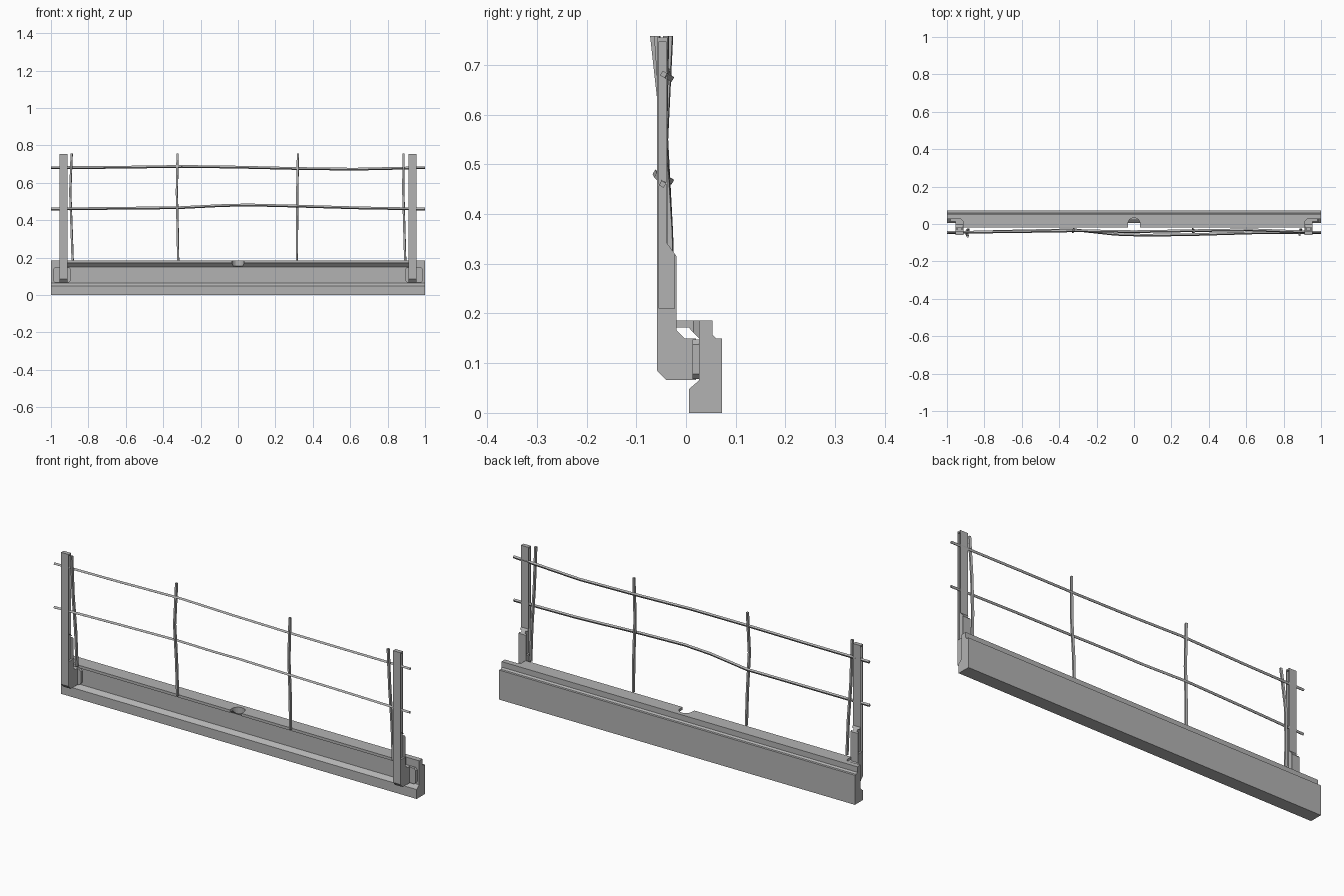
import bpy, bmesh, math
from mathutils import Vector

cube = bpy.data.objects.get("Cube")
if cube:
    bpy.data.objects.remove(cube, do_unlink=True)

grey = bpy.data.materials.new("concrete grey")
grey.use_nodes = True
colour = (0.45, 0.45, 0.45, 1)
grey.diffuse_color = colour
bsdf = next(n for n in grey.node_tree.nodes if n.type == 'BSDF_PRINCIPLED')
bsdf.inputs["Base Color"].default_value = colour
bsdf.inputs["Roughness"].default_value = 0.8


def add_object(name, bm):
    bmesh.ops.recalc_face_normals(bm, faces=bm.faces)
    mesh = bpy.data.meshes.new(name)
    bm.to_mesh(mesh)
    bm.free()
    mesh.materials.append(grey)
    obj = bpy.data.objects.new(name, mesh)
    bpy.context.collection.objects.link(obj)
    return obj


def prism(name, outline, direction):
    """Extrude a closed outline of 3D points along a direction."""
    bm = bmesh.new()
    face = bm.faces.new([bm.verts.new(p) for p in outline])
    out = bmesh.ops.extrude_face_region(bm, geom=[face])
    moved = [v for v in out["geom"] if isinstance(v, bmesh.types.BMVert)]
    bmesh.ops.translate(bm, verts=moved, vec=direction)
    return add_object(name, bm)


def side_prism(name, profile, x0, x1):
    """Extrude a (y, z) profile between two x positions."""
    return prism(name, [(x0, y, z) for y, z in profile], (x1 - x0, 0, 0))


def plan_prism(name, plan, z0, z1):
    """Extrude an (x, y) plan between two heights."""
    return prism(name, [(x, y, z0) for x, y in plan], (0, 0, z1 - z0))


def cut(obj, cutters):
    """Subtract the cutters, bake the result and discard them."""
    for c in cutters:
        mod = obj.modifiers.new("cut", 'BOOLEAN')
        mod.operation, mod.solver, mod.object = 'DIFFERENCE', 'EXACT', c
    deps = bpy.context.evaluated_depsgraph_get()
    mesh = bpy.data.meshes.new_from_object(obj.evaluated_get(deps))
    obj.modifiers.clear()
    obj.data = mesh
    for c in cutters:
        bpy.data.objects.remove(c, do_unlink=True)


def bar(name, points, radius=0.0075):
    """Sweep a square section along a bent path."""
    pts = [Vector(p) for p in points]
    along_x = abs(pts[-1].x - pts[0].x) > 1
    bm = bmesh.new()
    rings = []
    for p in pts:
        ring = []
        for k in range(4):
            a = k * math.pi / 2 + (0.25 if along_x else 0.6)
            u, v = radius * math.cos(a), radius * math.sin(a)
            ring.append(bm.verts.new(p + Vector((0, u, v) if along_x else (u, v, 0))))
        rings.append(ring)
    for r, s in zip(rings, rings[1:]):
        for k in range(4):
            bm.faces.new((r[k], r[k - 1], s[k - 1], s[k]))
    bm.faces.new(rings[0])
    bm.faces.new(rings[-1])
    return add_object(name, bm)


# Edge beam with overhanging top lip
beam = side_prism("edge_beam", [
    (0.006, 0), (0.072, 0), (0.072, 0.15), (0.06, 0.15), (0.053, 0.158),
    (0.053, 0.186), (-0.019, 0.186), (-0.019, 0.172), (0.005, 0.172),
    (0.026, 0.15), (0.026, 0.065), (0.006, 0.048)], -1, 1)

# Rounded centre notch and open ends of the lip
arc = [(0.033 * math.cos(t * math.pi / 10), 0.033 * math.sin(t * math.pi / 10))
       for t in range(11)]
cutters = [plan_prism("notch_cutter", arc + [(-0.033, -0.1), (0.033, -0.1)], 0.155, 0.25)]
for s in (-1, 1):
    cutters.append(plan_prism("end_cutter", [
        (s * 0.915, -0.1), (s * 0.915, 0.015), (s * 0.925, 0.0262),
        (s * 1.1, 0.0262), (s * 1.1, -0.1)], 0.14, 0.25))
cut(beam, cutters)

post_profile = [
    (-0.058, 0.085), (-0.04, 0.066), (0.02, 0.066), (0.02, 0.15), (-0.003, 0.15),
    (-0.019, 0.166), (-0.019, 0.315), (-0.037, 0.34), (-0.037, 0.755), (-0.058, 0.755)]
recess_profile = [
    (-0.054, 0.21), (-0.023, 0.21), (-0.023, 0.322), (-0.04, 0.342),
    (-0.04, 0.747), (-0.054, 0.747)]

for side, s in (("right", -1), ("left", 1)):
    # Post with a shallow channel in both flanks
    post = side_prism(side + "_post", post_profile, s * 0.912, s * 0.954)
    cut(post, [side_prism("recess_cutter", recess_profile, s * a, s * b)
               for a, b in ((0.89, 0.922), (0.944, 0.98))])
    # Mounting plate with clipped corners
    c = 0.01
    x0, x1, z0, z1 = 0.893, 0.99, 0.068, 0.148
    plate = [(x0 + c, z0), (x1 - c, z0), (x1, z0 + c), (x1, z1 - c),
             (x1 - c, z1), (x0 + c, z1), (x0, z1 - c), (x0, z0 + c)]
    prism(side + "_mounting_plate", [(s * x, 0.013, z) for x, z in plate], (0, 0.0135, 0))

# Bent horizontal rails
bar("upper_rail", [(-1, -0.045, 0.681), (-0.65, -0.041, 0.683), (-0.3, -0.036, 0.688),
                   (0, -0.041, 0.684), (0.3, -0.036, 0.677), (0.62, -0.031, 0.673),
                   (1, -0.045, 0.681)])
bar("lower_rail", [(-1, -0.047, 0.46), (-0.65, -0.038, 0.464), (-0.32, -0.031, 0.467),
                   (-0.1, -0.055, 0.478), (0.05, -0.06, 0.482), (0.3, -0.057, 0.476),
                   (0.65, -0.047, 0.466), (1, -0.047, 0.46)])

# Bent uprights: x and y at the foot, lower third, middle and top
uprights = {
    "far_right_upright": ((-0.884, -0.03), (-0.89, -0.032), (-0.897, -0.043), (-0.889, -0.066)),
    "inner_right_upright": ((-0.32, -0.028), (-0.323, -0.032), (-0.327, -0.042), (-0.323, -0.032)),
    "inner_left_upright": ((0.315, -0.028), (0.316, -0.032), (0.317, -0.044), (0.321, -0.04)),
    "far_left_upright": ((0.894, -0.03), (0.889, -0.032), (0.884, -0.044), (0.885, -0.058)),
}
for name, path in uprights.items():
    bar(name, [(x, y, z) for (x, y), z in zip(path, (0.184, 0.36, 0.55, 0.758))])
